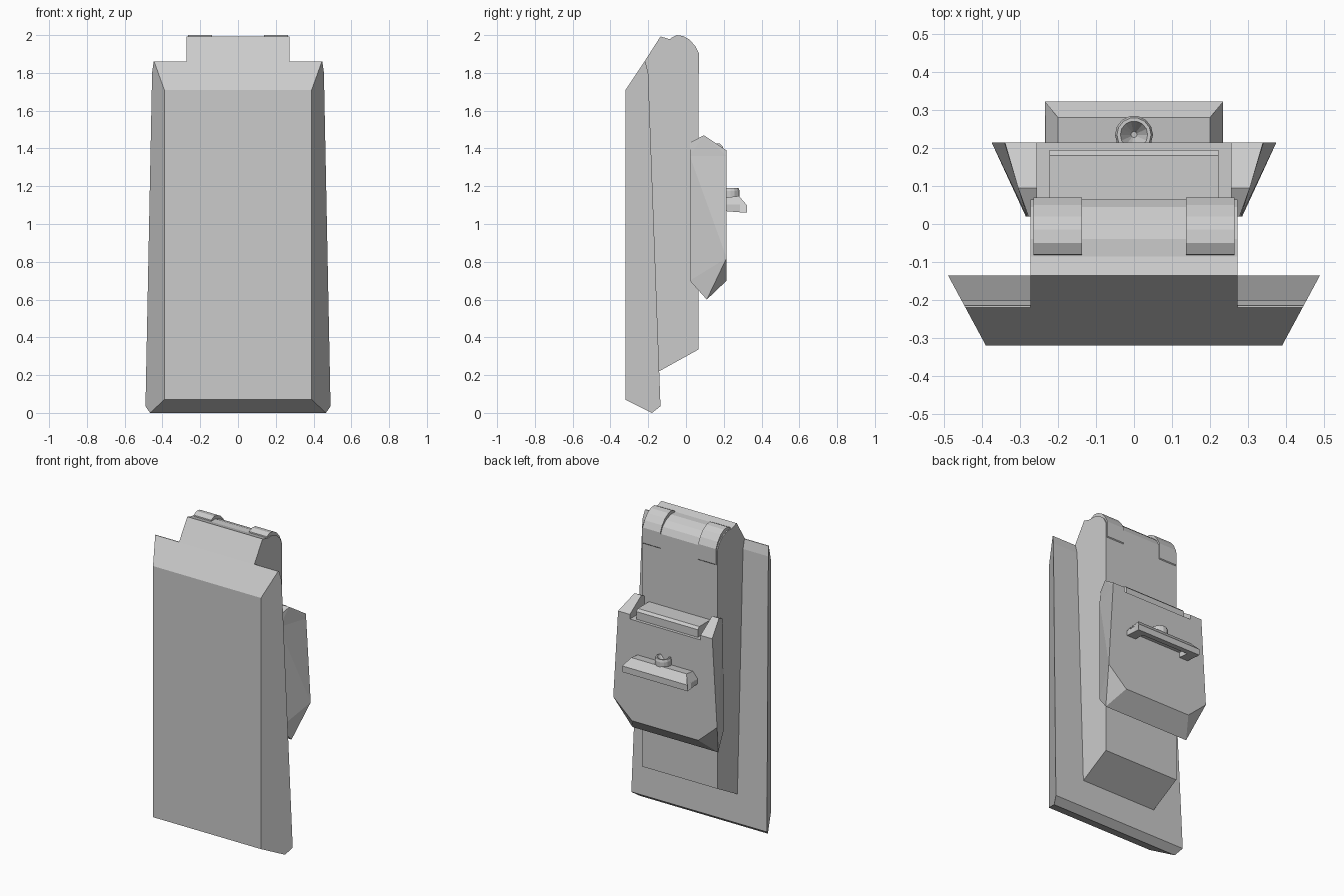
import bpy, bmesh
from math import tau

if "Cube" in bpy.data.objects:
    bpy.data.objects.remove(bpy.data.objects["Cube"])


def finish(bm, name):
    bmesh.ops.recalc_face_normals(bm, faces=bm.faces)
    me = bpy.data.meshes.new(name)
    bm.to_mesh(me)
    bm.free()
    ob = bpy.data.objects.new(name, me)
    bpy.context.collection.objects.link(ob)
    return ob


def prism(name, pts, x0=None, x1=None):
    """Side profile across x: points (y, z, half_width), or (y, z) between x0 and x1."""
    bm = bmesh.new()
    lo = [bm.verts.new((-p[2] if x0 is None else x0, p[0], p[1])) for p in pts]
    hi = [bm.verts.new((p[2] if x1 is None else x1, p[0], p[1])) for p in pts]
    bm.faces.new(lo)
    bm.faces.new(hi)
    for i in range(len(pts)):
        j = (i + 1) % len(pts)
        bm.faces.new((lo[i], lo[j], hi[j], hi[i]))
    return finish(bm, name)


def hull(name, pts):
    bm = bmesh.new()
    for p in pts:
        bm.verts.new(p)
    r = bmesh.ops.convex_hull(bm, input=bm.verts)
    junk = [v for v in set(r["geom_interior"] + r["geom_unused"])
            if isinstance(v, bmesh.types.BMVert)]
    bmesh.ops.delete(bm, geom=junk, context='VERTS')
    bmesh.ops.dissolve_limit(bm, angle_limit=0.03, verts=bm.verts, edges=bm.edges)
    return finish(bm, name)


# Large front plate: thick at the foot, thin at the top, sides sloping outward
def side(y):
    return 0.39 + (y + 0.32) * 0.54


plate = [(-0.32, 0.07), (-0.18, 0.0), (-0.135, 0.035), (-0.20, 1.80),
         (-0.215, 1.86), (-0.22, 1.86), (-0.32, 1.71)]
prism("front_plate", [(y, z, side(y)) for y, z in plate])

# Central spine with rounded top, its front continuing the plate's slope
prism("spine", [(-0.17, 0.205), (0.065, 0.335), (0.065, 1.89), (0.045, 1.93),
                (0.01, 1.96), (-0.04, 1.978), (-0.085, 1.978), (-0.135, 1.993),
                (-0.14, 1.985), (-0.22, 1.86), (-0.25, 1.80)], -0.272, 0.272)

# Raised bands over the rounded top
for s, label in ((-1, "left"), (1, "right")):
    a, b = sorted((s * 0.137, s * 0.265))
    prism("top_band_" + label,
          [(-0.085, 1.96), (-0.08, 1.985), (-0.05, 2.0), (-0.015, 1.995),
           (0.02, 1.975), (0.05, 1.94), (0.07, 1.90), (0.07, 1.80),
           (0.05, 1.78), (0.02, 1.90), (-0.03, 1.95)], a, b)

# Rear pack: wide faceted block with clipped lower corners
pack = [(0.282, 0.02, 1.36), (0.342, 0.215, 1.36), (0.375, 0.215, 0.82),
        (0.24, 0.215, 0.70), (0.31, 0.11, 0.60), (0.285, 0.02, 0.70)]
hull("rear_pack", [(s * x, y, z) for s in (-1, 1) for x, y, z in pack])

# Upright wings either side of the pack's top recess
wing = [(0.282, 0.02, 1.36), (0.342, 0.215, 1.36), (0.278, 0.02, 1.43),
        (0.305, 0.095, 1.47), (0.34, 0.215, 1.39)]
for s, label in ((-1, "left"), (1, "right")):
    hull("pack_wing_" + label,
         [(s * x, y, z) for x, y, z in wing] + [(s * 0.255, y, z) for x, y, z in wing])

# Bar lying in the recess
prism("recess_bar", [(0.05, 1.35), (0.05, 1.425), (0.18, 1.425),
                     (0.195, 1.41), (0.195, 1.35)], -0.222, 0.222)

# Rear handle: overhanging grip with end legs and clipped top corners
prism("handle_grip", [(0.21, 1.14, 0.20), (0.28, 1.148, 0.20), (0.322, 1.10, 0.235),
                      (0.322, 1.06, 0.235), (0.285, 1.062, 0.235),
                      (0.285, 1.10, 0.235), (0.21, 1.10, 0.235)])
for s, label in ((-1, "left"), (1, "right")):
    a, b = sorted((s * 0.17, s * 0.234))
    prism("handle_leg_" + label,
          [(0.21, 1.068), (0.286, 1.062), (0.286, 1.102), (0.21, 1.102)], a, b)

# Hollow socket on the middle of the handle
bm = bmesh.new()
prof = [(0.05, 1.11), (0.05, 1.175), (0.045, 1.19), (0.036, 1.19), (0.0, 1.13)]
vs = [bm.verts.new((r, 0.235, z)) for r, z in prof]
es = [bm.edges.new((vs[i], vs[i + 1])) for i in range(len(vs) - 1)]
bmesh.ops.spin(bm, geom=vs + es, cent=(0, 0.235, 0), axis=(0, 0, 1), angle=tau,
               steps=14, use_duplicate=False)
bmesh.ops.remove_doubles(bm, verts=bm.verts, dist=0.0005)
finish(bm, "handle_socket")
